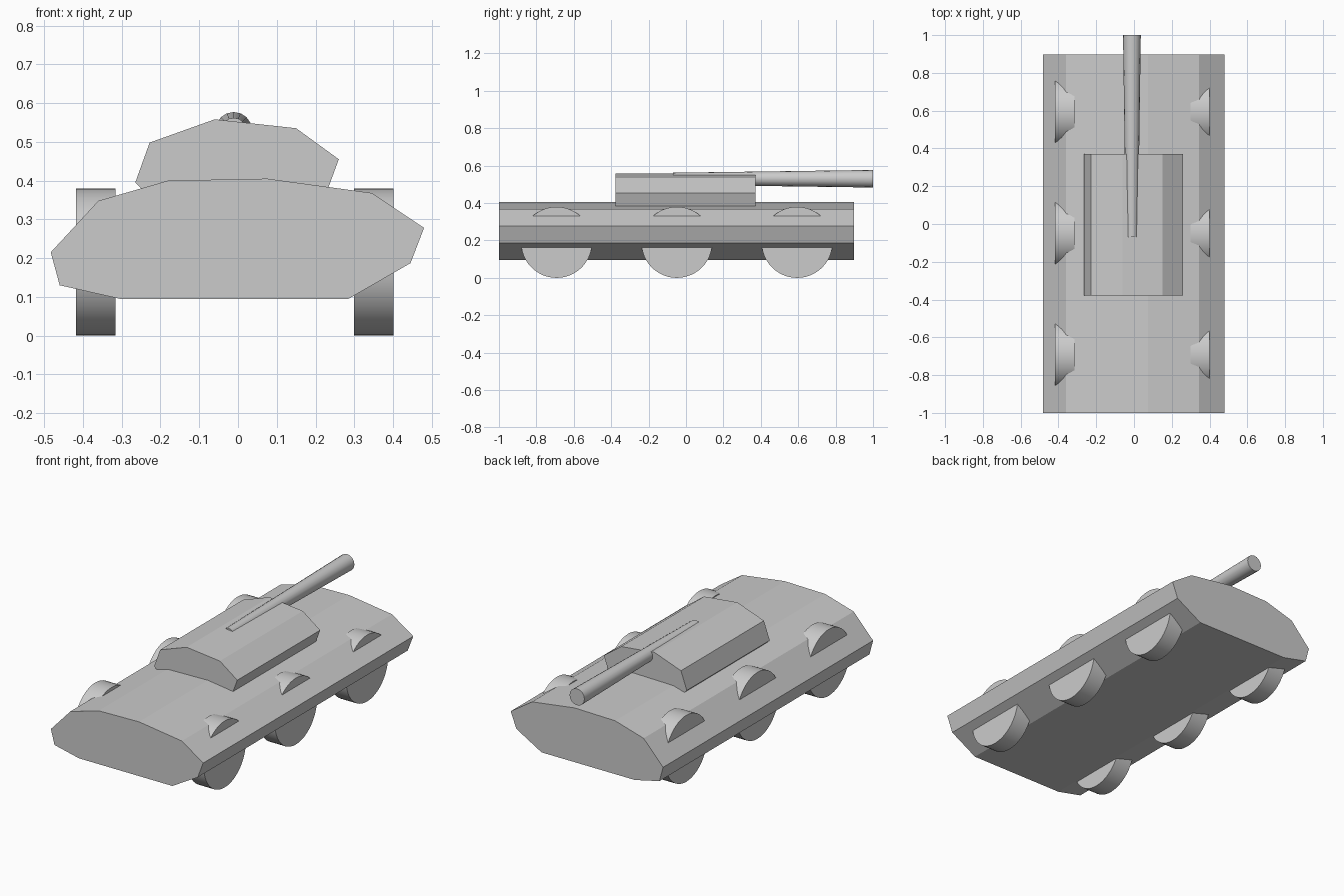
import bpy, bmesh, math
from mathutils import Matrix

if "Cube" in bpy.data.objects:
    bpy.data.objects.remove(bpy.data.objects["Cube"])


def finish(bm, name, smooth=False):
    bmesh.ops.recalc_face_normals(bm, faces=bm.faces)
    mesh = bpy.data.meshes.new(name)
    bm.to_mesh(mesh)
    bm.free()
    obj = bpy.data.objects.new(name, mesh)
    bpy.context.collection.objects.link(obj)
    if smooth:
        bpy.ops.object.select_all(action='DESELECT')
        obj.select_set(True)
        bpy.context.view_layer.objects.active = obj
        bpy.ops.object.shade_smooth_by_angle(angle=math.radians(40))
    return obj


def extrude_profile(name, profile, y0, y1):
    bm = bmesh.new()
    face = bm.faces.new([bm.verts.new((x, y0, z)) for x, z in profile])
    geom = bmesh.ops.extrude_face_region(bm, geom=[face])["geom"]
    for v in geom:
        if isinstance(v, bmesh.types.BMVert):
            v.co.y = y1
    return finish(bm, name)


def cylinder(name, centre, r1, r2, length, rotation, sides):
    bm = bmesh.new()
    bmesh.ops.create_cone(bm, cap_ends=True, segments=sides, radius1=r1,
                          radius2=r2, depth=length,
                          matrix=Matrix.Translation(centre) @ rotation)
    return finish(bm, name, smooth=True)


# Hull: slightly uneven faceted cross-section
extrude_profile("hull", [
    (-0.483, 0.215), (-0.36, 0.348), (-0.18, 0.40), (0.075, 0.405),
    (0.345, 0.368), (0.48, 0.278), (0.445, 0.187), (0.285, 0.095),
    (-0.305, 0.095), (-0.46, 0.13)], -1.0, 0.897)

# Turret: lower edge sinks into the hull
extrude_profile("turret", [
    (-0.265, 0.395), (-0.228, 0.498), (-0.06, 0.558), (0.15, 0.535),
    (0.26, 0.455), (0.225, 0.36), (-0.225, 0.355)], -0.378, 0.371)

# Gun barrel, widening toward the muzzle
cylinder("gun_barrel", (-0.011, 0.465, 0.53), 0.032, 0.047, 1.07,
         Matrix.Rotation(-math.pi / 2, 4, 'X'), 16)

# Wheels, three per side
across = Matrix.Rotation(math.pi / 2, 4, 'Y')
for side, x, width in (("left", -0.367, 0.103), ("right", 0.35, 0.102)):
    for pos, y in (("front", -0.692), ("middle", -0.049), ("rear", 0.594)):
        cylinder(f"{side}_{pos}_wheel", (x, y, 0.19), 0.19, 0.19, width, across, 48)
